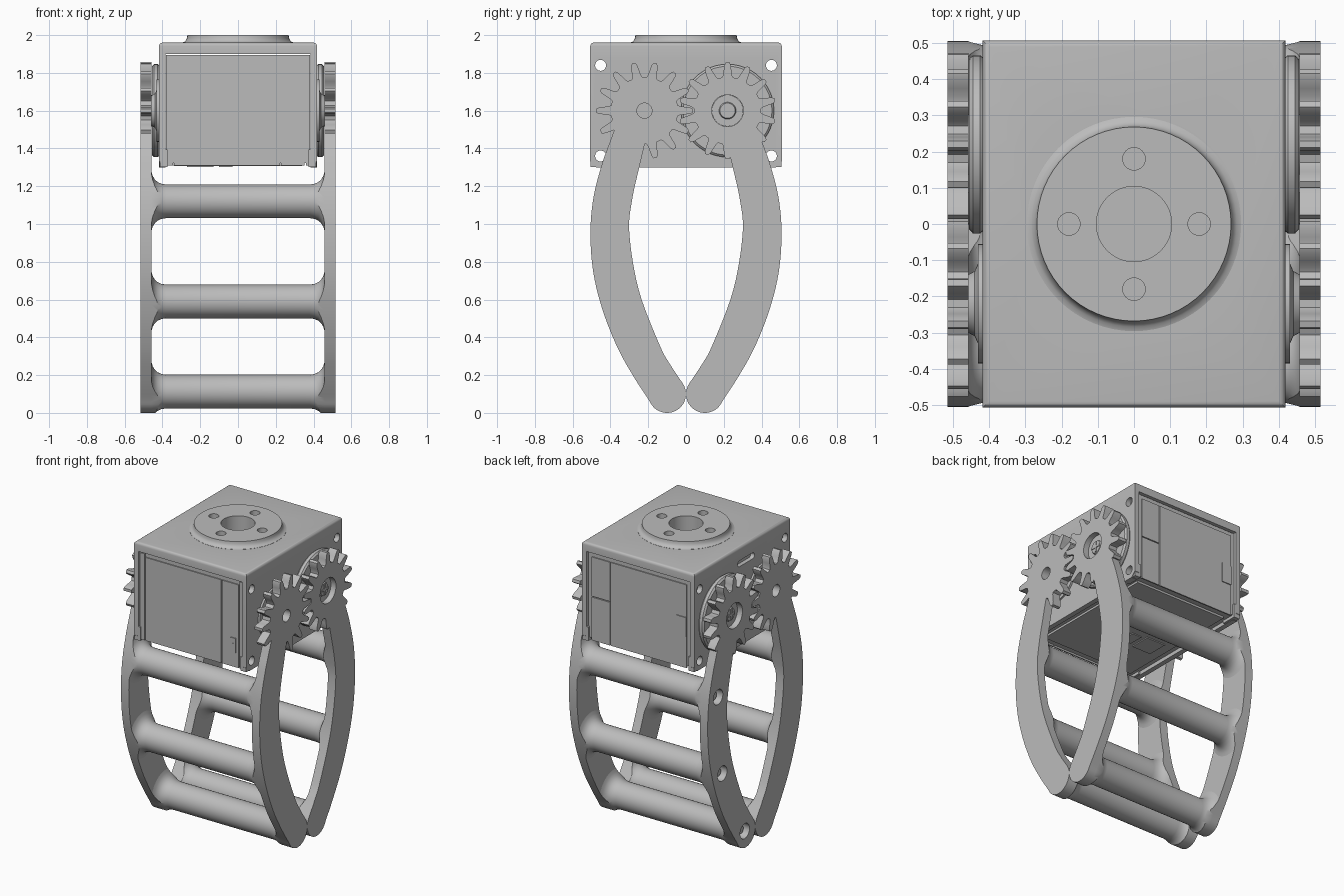
import bpy, bmesh, math
from mathutils import Matrix, Vector

if "Cube" in bpy.data.objects:
    bpy.data.objects.remove(bpy.data.objects["Cube"])

GREY = (0.5, 0.5, 0.5, 1)
grey = bpy.data.materials.new("satin grey")
grey.use_nodes = True
grey.diffuse_color = GREY
grey.node_tree.nodes["Principled BSDF"].inputs["Base Color"].default_value = GREY


def finish(name, bm):
    bmesh.ops.recalc_face_normals(bm, faces=bm.faces)
    mesh = bpy.data.meshes.new(name)
    bm.to_mesh(mesh)
    bm.free()
    mesh.materials.append(grey)
    ob = bpy.data.objects.new(name, mesh)
    bpy.context.scene.collection.objects.link(ob)
    return ob


def prism(name, outline, x0, x1):
    """Extrude a (y, z) outline along x."""
    bm = bmesh.new()
    face = bm.faces.new([bm.verts.new((x0, y, z)) for y, z in outline])
    new = bmesh.ops.extrude_face_region(bm, geom=[face])["geom"]
    bmesh.ops.translate(bm, vec=(x1 - x0, 0, 0),
                        verts=[v for v in new if isinstance(v, bmesh.types.BMVert)])
    return finish(name, bm)


def arc(cy, cz, r, a0=0, a1=360, n=40):
    full = abs(a1 - a0) == 360
    steps = [a0 + (a1 - a0) * i / (n if full else n - 1) for i in range(n)]
    return [(cy + r * math.cos(math.radians(a)), cz + r * math.sin(math.radians(a))) for a in steps]


def disc(name, y, z, r, x0, x1):
    return prism(name, arc(y, z, r), x0, x1)


def box(name, x0, x1, y0, y1, z0, z1):
    return prism(name, [(y0, z0), (y1, z0), (y1, z1), (y0, z1)], x0, x1)


def lathe(name, profile, centre, axis, n=48):
    """Revolve (distance along axis, radius) pairs into a capped solid."""
    bm = bmesh.new()
    rings = [[bm.verts.new((r * math.cos(math.tau * i / n), r * math.sin(math.tau * i / n), d))
              for i in range(n)] for d, r in profile]
    for a, b in zip(rings, rings[1:]):
        for i in range(n):
            bm.faces.new((a[i], a[(i + 1) % n], b[(i + 1) % n], b[i]))
    bm.faces.new(rings[0])
    bm.faces.new(rings[-1])
    turn = Vector((0, 0, 1)).rotation_difference(Vector(axis)).to_matrix().to_4x4()
    bm.transform(Matrix.Translation(centre) @ turn)
    return finish(name, bm)


def combine(ob, operation, *others):
    """Apply boolean operations and discard the tools."""
    for other in others:
        mod = ob.modifiers.new("cut", "BOOLEAN")
        mod.operation, mod.object, mod.solver = operation, other, "EXACT"
        graph = bpy.context.evaluated_depsgraph_get()
        mesh = bpy.data.meshes.new_from_object(ob.evaluated_get(graph))
        ob.modifiers.clear()
        ob.data = mesh
        bpy.data.objects.remove(other)
    return ob


def smooth_path(pts, steps=6):
    """Catmull-Rom curve through the points."""
    p = [Vector(q) for q in pts]
    p = [2 * p[0] - p[1]] + p + [2 * p[-1] - p[-2]]
    out = []
    for a, b, c, d in zip(p, p[1:], p[2:], p[3:]):
        for i in range(steps):
            t = i / steps
            out.append(tuple(0.5 * (2 * b + (c - a) * t + (2 * a - 5 * b + 4 * c - d) * t * t
                                    + (3 * b - a - 3 * c + d) * t ** 3)))
    return out + [tuple(p[-2])]


# Shared layout
AXIS_Y, AXIS_Z = 0.22, 1.6
TEETH = 14
PLATE_IN, PLATE_OUT = 0.457, 0.515
BARS = [("top", 0.395, 1.12), ("middle", 0.35, 0.59), ("tip", 0.112, 0.113)]


def finger_outline(s):
    outer = smooth_path([(.36, 1.55), (.412, 1.41), (.447, 1.31), (.49, 1.14), (.506, .95),
                         (.49, .74), (.44, .54), (.36, .34), (.27, .18), (.19, .058)])
    tip = arc(0.1, 0.1, 0.1, -25, -215, 24)
    inner = smooth_path([(.018, .157), (.08, .25), (.14, .36), (.25, .65), (.3, .95),
                         (.285, 1.13), (.245, 1.31), (.2, 1.5)])
    return [(s * y, z) for y, z in outer[:-1] + tip + inner[1:]]


def gear_outline(s):
    pitch = math.tau / TEETH
    shape = [(-.36, .178), (-.27, .19), (-.21, .215), (-.15, .243), (-.08, .257)]
    shape += [(-a, r) for a, r in reversed(shape)]
    phase = 0 if s < 0 else math.pi / TEETH
    return [(s * AXIS_Y + r * math.cos((k + a) * pitch + phase),
             AXIS_Z + r * math.sin((k + a) * pitch + phase))
            for k in range(TEETH) for a, r in shape]


# Two fingers: geared side plates joined by flared crossbars
for s, which in ((-1, "front"), (1, "back")):
    for m, side in ((-1, "right"), (1, "left")):
        plate = prism(f"{which}_{side}_finger_plate", finger_outline(s), m * PLATE_IN, m * PLATE_OUT)
        combine(plate, "UNION", prism("gear", gear_outline(s), m * PLATE_IN, m * PLATE_OUT))
        hole = 0.084 if s > 0 else 0.04
        combine(plate, "DIFFERENCE", disc("bore", s * AXIS_Y, AXIS_Z, hole, m * .4, m * .6))
        if s > 0 and m < 0:
            # Counterbored bolts on one plate only
            for name, y, z in BARS:
                combine(plate, "DIFFERENCE", disc("bore", y, z, 0.05, m * .4, m * .6))
                disc(f"{name}_bolt", y, z, 0.028, m * .45, m * .485)
    for name, y, z in BARS:
        half = [(.46, .165), (.452, .135), (.44, .115), (.425, .102), (.405, .093), (.38, .089)]
        profile = [(-x, r) for x, r in half] + half[::-1]
        bar = lathe(f"{which}_{name}_crossbar", profile, (0, s * y, z), (1, 0, 0))
        combine(bar, "INTERSECT", prism("limit", finger_outline(s), -.459, .459))

# Drive horns at the back axis, idler bosses at the front axis
for m, side in ((-1, "right"), (1, "left")):
    lathe(f"{side}_servo_horn", [(.41, .235), (.425, .246), (.445, .246), (.455, .235)],
          (0, AXIS_Y, AXIS_Z), (m, 0, 0))
    lathe(f"{side}_horn_hub", [(.44, .083), (.478, .083), (.478, .045), (.488, .04)],
          (0, AXIS_Y, AXIS_Z), (m, 0, 0))
    for name, dy, dz in (("flat", .034, .007), ("upright", .007, .034)):
        x = sorted((m * .48, m * .493))
        box(f"{side}_screw_{name}", *x, AXIS_Y - dy, AXIS_Y + dy, AXIS_Z - dz, AXIS_Z + dz)
    lathe(f"{side}_idler_boss", [(.41, .165), (.431, .165), (.431, .11), (.44, .09), (.458, .08)],
          (0, -AXIS_Y, AXIS_Z), (m, 0, 0))


def corner_cutters():
    return [disc("bore", y, z, 0.029, -.6, .6) for y in (-.452, .452) for z in (1.84, 1.36)]


# Housing: bevelled bracket with a mounting flange on top
housing = prism("housing", [(-.475, 1.3), (.475, 1.3), (.507, 1.332), (.507, 1.96),
                            (-.507, 1.96), (-.507, 1.332)], -.418, .418)
bm = bmesh.new()
bm.from_mesh(housing.data)
rim = [e for e in bm.edges if all(v.co.z > 1.95 for v in e.verts)]
bmesh.ops.bevel(bm, geom=rim, offset=0.018, segments=4, profile=0.5, affect="EDGES")
bm.to_mesh(housing.data)
bm.free()
combine(housing, "DIFFERENCE", box("bay", -.385, .385, -.6, .6, 1.2, 1.9))
combine(housing, "UNION", lathe("flange", [(1.93, .296), (1.961, .296), (1.965, .284), (1.974, .275),
                                           (1.985, .27), (2, .268)], (0, 0, 0), (0, 0, 1), 64))
combine(housing, "DIFFERENCE", lathe("bore", [(1.8, .104), (2.1, .104)], (0, 0, 0), (0, 0, 1)))
for x, y in ((.18, 0), (-.18, 0), (0, .18), (0, -.18)):
    combine(housing, "DIFFERENCE", lathe("bore", [(1.8, .031), (2.1, .031)], (x, y, 0), (0, 0, 1)))
slot = arc(.03, 1.85, .02, -90, 90, 8) + arc(-.11, 1.85, .02, 90, 270, 8)
combine(housing, "DIFFERENCE", prism("slot", slot, -.5, -.39), *corner_cutters())

# Servo body inside the housing
servo = box("servo_body", -.381, .381, -.49, .49, 1.322, 1.895)
combine(servo, "DIFFERENCE", *corner_cutters())
box("servo_base_plate", -.34, .34, -.44, .44, 1.308, 1.33)
box("cable_socket", -.27, -.13, -.17, -.03, 1.301, 1.32)
box("cable_plug", -.1, -.03, -.15, -.05, 1.302, 1.32)

# Cover panels with narrow gaps on both open ends
box("front_main_panel", -.338, .222, -.497, -.488, 1.31, 1.868)
box("front_strip_panel", .228, .352, -.497, -.488, 1.31, 1.868)
box("front_edge_left", .36, .381, -.497, -.488, 1.31, 1.89)
box("front_edge_right", -.381, -.345, -.497, -.488, 1.31, 1.89)
box("front_socket", .298, .332, -.503, -.49, 1.405, 1.505)
box("front_socket_catch", .304, .32, -.506, -.49, 1.43, 1.47)
box("back_main_panel", -.352, .212, .488, .497, 1.31, 1.868)
box("back_upper_strip", .218, .352, .488, .497, 1.605, 1.868)
box("back_lower_strip", .218, .352, .488, .497, 1.31, 1.599)
box("back_latch", -.352, -.28, .49, .503, 1.52, 1.65)

# Corner feet at the lower ends
for y0, y1, end in ((-.505, -.4, "front"), (.4, .505, "back")):
    for x0, x1, side in ((-.414, -.372, "right"), (.372, .414, "left")):
        foot = box(f"{end}_{side}_foot", x0, x1, y0, y1, 1.302, 1.395)
        combine(foot, "DIFFERENCE", *corner_cutters())

# Smooth round surfaces, keep machined edges crisp
bpy.ops.object.select_all(action="DESELECT")
for ob in bpy.context.scene.collection.all_objects:
    if ob.type == "MESH":
        ob.select_set(True)
        bpy.context.view_layer.objects.active = ob
bpy.ops.object.shade_smooth_by_angle(angle=math.radians(32))
